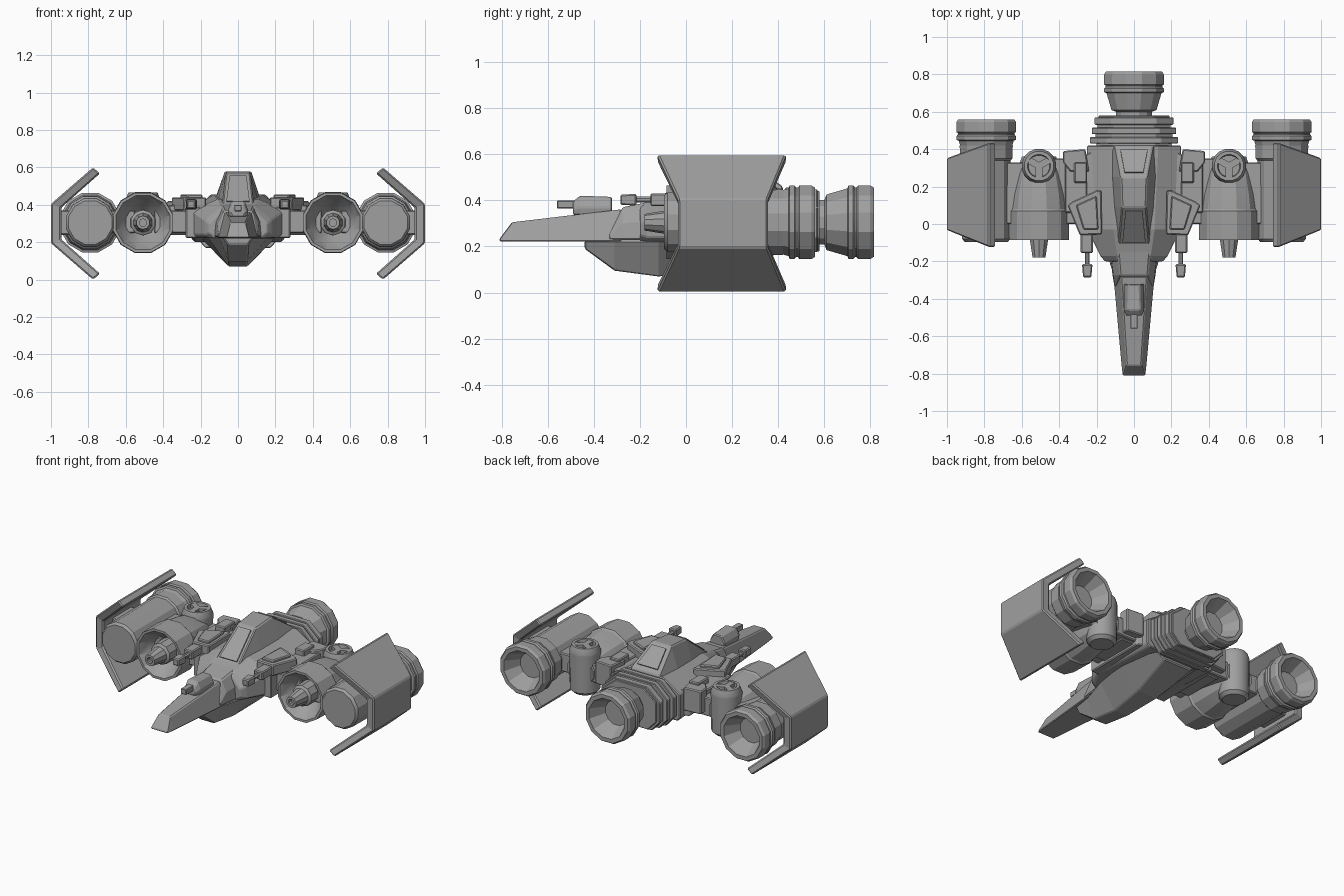
import bpy, bmesh
from math import sin, cos, pi, radians
from mathutils import Vector, Matrix

cube = bpy.data.objects.get("Cube")
if cube:
    bpy.data.objects.remove(cube, do_unlink=True)

grey = bpy.data.materials.new("hull_grey")
grey.use_nodes = True
grey.diffuse_color = (0.35, 0.35, 0.35, 1)
grey.node_tree.nodes["Principled BSDF"].inputs["Base Color"].default_value = (0.35, 0.35, 0.35, 1)


def finish(name, bm, bevel=0.0, smooth=None):
    bmesh.ops.recalc_face_normals(bm, faces=bm.faces)
    mesh = bpy.data.meshes.new(name)
    bm.to_mesh(mesh)
    bm.free()
    mesh.materials.append(grey)
    ob = bpy.data.objects.new(name, mesh)
    bpy.context.collection.objects.link(ob)
    if bevel:
        mod = ob.modifiers.new("edge_bevel", "BEVEL")
        mod.width, mod.segments, mod.limit_method = bevel, 1, "ANGLE"
    if smooth:
        bpy.ops.object.select_all(action="DESELECT")
        ob.select_set(True)
        bpy.context.view_layer.objects.active = ob
        bpy.ops.object.shade_smooth_by_angle(angle=radians(smooth))
    return ob


def loft(name, rings, bevel=0.0, smooth=None):
    """Bridge rings of equal point count and cap both ends."""
    bm = bmesh.new()
    rows = [[bm.verts.new(p) for p in ring] for ring in rings]
    n = len(rows[0])
    for a, b in zip(rows, rows[1:]):
        for i in range(n):
            j = (i + 1) % n
            bm.faces.new((a[i], a[j], b[j], b[i]))
    bm.faces.new(rows[0])
    bm.faces.new(rows[-1])
    return finish(name, bm, bevel, smooth)


def lathe(name, profile, centre, sides=12, axis="Y", smooth=25):
    """Turn (radius, distance) pairs about an axis through centre."""
    rings = []
    for r, d in profile:
        ring = []
        for k in range(sides):
            t = 2 * pi * (k + 0.5) / sides
            u, v = r * cos(t), r * sin(t)
            p = (u, d, v) if axis == "Y" else (u, v, d)
            ring.append(Vector(p) + Vector(centre))
        rings.append(ring)
    return loft(name, rings, 0, smooth)


def body(name, stations, cx=0.0, bevel=0.006):
    """Symmetric body from stations (y, half profile of (x, z), bottom to top)."""
    return loft(name, [[(cx + x, y, z) for x, z in half] +
                       [(cx - x, y, z) for x, z in reversed(half)]
                       for y, half in stations], bevel)


def prism(name, plan, z0, z1, s=1, bevel=0.006):
    return loft(name, [[(s * x, y, z) for x, y in plan] for z in (z0, z1)], bevel)


def box(name, x, y, z, bevel=0.006, s=1):
    return prism(name, [(x[0], y[0]), (x[1], y[0]), (x[1], y[1]), (x[0], y[1])], *z, s, bevel)


def nozzle(name, x, y):
    lathe(name, [(.10, -.25), (.10, -.215), (.125, -.205), (.152, -.115), (.165, -.11),
                 (.165, -.09), (.157, -.082), (.157, -.075), (.165, -.068),
                 (.165, -.015), (.155, 0), (.13, 0), (.08, -.1)], (x, y, .305))


# Nose, tapering to a wedge tip
body("nose", [(-.81, [(.06, .222), (.06, .232)]),
              (-.755, [(.068, .222), (.04, .305)]),
              (-.29, [(.11, .222), (.07, .36)]),
              (-.28, [(.11, .222), (.07, .36)])])
body("neck", [(-.335, [(.105, .228), (.104, .24), (.1, .25)]),
              (-.275, [(.115, .228), (.11, .30), (.075, .37)]),
              (-.08, [(.14, .228), (.13, .32), (.09, .41)])])

# Nose gun
body("nose_gun", [(-.49, [(.03, .335), (.045, .36), (.03, .395)]),
                  (-.46, [(.05, .335), (.055, .37), (.035, .42)]),
                  (-.32, [(.05, .345), (.055, .37), (.03, .415)])])
box("nose_gun_barrel", (-.02, .02), (-.56, -.45), (.365, .40), .004)

# Main hull
body("main_hull", [(-.2, [(.12, .222), (.155, .25), (.155, .3), (.09, .37)]),
                   (-.17, [(.15, .222), (.18, .24), (.18, .32), (.09, .39)]),
                   (-.03, [(.23, .222), (.25, .24), (.25, .37), (.11, .43)]),
                   (.42, [(.23, .2), (.25, .22), (.25, .38), (.13, .455)])])

# Stepped rear hull
for i, (y0, y1, w) in enumerate([(.41, .435, .2), (.43, .465, .235), (.46, .485, .205),
                                 (.48, .515, .225), (.51, .535, .195), (.53, .57, .21),
                                 (.565, .58, .19)]):
    half = [(w - .06, .17 + .2 * (.235 - w)), (w, .24), (w, .37), (w - .09, .455 - .3 * (.235 - w))]
    body(f"rear_hull_step_{i}", [(y0, half), (y1, half)], 0, .004)

# Keel below the hull
body("keel", [(-.44, [(.055, .19), (.08, .225)]),
              (-.31, [(.05, .095), (.1, .225)]),
              (-.12, [(.05, .07), (.16, .225)]),
              (.12, [(.07, .09), (.2, .225)]),
              (.4, [(.1, .17), (.2, .23)])])

# Canopy with framed sloping windows
body("canopy", [(-.135, [(.09, .36), (.085, .385)]),
                (.09, [(.115, .40), (.065, .565)]),
                (.25, [(.12, .43), (.07, .58)]),
                (.42, [(.125, .43), (.1, .46)])])
for name, ya, za, wa, yb, zb, wb in [("front", -.1, .418, .062, .07, .554, .045),
                                     ("rear", .275, .567, .05, .395, .483, .073)]:
    d = Vector((0, yb - ya, zb - za)).normalized()
    up = Vector((0, -d.z, d.y))
    quad = [Vector(p) for p in ((-wa, ya, za), (wa, ya, za), (wb, yb, zb), (-wb, yb, zb))]
    loft(f"canopy_{name}_window", [[p - up * .004 for p in quad], [p + up * .004 for p in quad]])

nozzle("centre_nozzle", 0, .815)

for s, side in ((1, "left"), (-1, "right")):
    # Hull shoulders, struts and top boxes
    prism(f"{side}_shoulder", [(.2, -.06), (.28, -.06), (.28, .36), (.2, .40)], .222, .39, s)
    box(f"{side}_inner_strut", (.25, .45), (0, .35), (.25, .37), s=s)
    box(f"{side}_strut_rib", (.25, .37), (.06, .33), (.24, .40), s=s)
    prism(f"{side}_rear_box", [(.24, .28), (.34, .28), (.38, .33), (.38, .39), (.26, .40)],
          .27, .42, s)
    box(f"{side}_shoulder_box", (.25, .32), (.22, .33), (.36, .435), s=s)
    box(f"{side}_outer_strut", (.55, .74), (0, .33), (.25, .37), s=s)

    # Wing gun on its tapered mount
    prism(f"{side}_gun_mount", [(.175, .18), (.2, .18), (.33, .12), (.355, .1),
                                (.29, -.06), (.17, -.055)], .37, .44, s)
    prism(f"{side}_gun_cover", [(.2, .15), (.31, .10), (.27, -.03), (.19, -.03)], .43, .455, s)
    box(f"{side}_gun_block", (.22, .285), (-.155, -.04), (.375, .43), s=s)
    lathe(f"{side}_gun_barrel", [(.014, -.22), (.014, -.1)], (s * .25, 0, .403), 8)
    body(f"{side}_gun_muzzle", [(-.285, [(.022, .38), (.022, .425)]),
                                (-.215, [(.028, .378), (.028, .428)])], s * .25)

    # Inner intake pod
    x = s * .508
    lathe(f"{side}_intake_pod", [(.06, .04), (.12, -.03), (.15, -.085), (.165, -.085),
                                 (.168, .07), (.16, .08), (.15, .16), (.125, .27),
                                 (.095, .36)], (x, 0, .305))
    lathe(f"{side}_intake_spike", [(.07, .06), (.068, -.07), (.052, -.08), (.036, -.18),
                                   (.02, -.18), (.02, -.15)], (x, 0, .305), 10)
    lathe(f"{side}_vent_drum", [(.07, .16), (.09, .18), (.093, .42), (.093, .43), (.08, .465),
                                (.062, .465), (.058, .44)], (x, .31, 0), 16, "Z")
    for k in range(3):
        t = radians(120 * k - 90)
        at = Matrix.Translation((x, .31, .45)) @ Matrix.Rotation(t, 4, "Z")
        spoke = box(f"{side}_vent_spoke_{k}", (0, .062), (-.018, .018), (-.015, .013), 0)
        spoke.matrix_world = at

    # Outer engine
    x = s * .79
    lathe(f"{side}_engine_body", [(.12, -.095), (.133, -.08), (.135, .34), (.145, .35),
                                  (.147, .42), (.11, .43)], (x, 0, .305))
    nozzle(f"{side}_engine_nozzle", x, .56)
    box(f"{side}_panel_strut", (.88, .965), (.06, .26), (.24, .37), s=s)

    # Folded side panel, flared at the upper and lower tips
    outline = [(.775, .6, .0), (1, .405, 1), (1, .195, 1), (.775, 0, 0)]
    inner = [(.738, .568, 0), (.945, .385, 1), (.945, .215, 1), (.738, .032, 0)]
    rings = []
    for o, n in zip(outline, inner):
        f, b = -.125 + .09 * o[2], .435 - .08 * o[2]
        rings.append([(s * o[0], f, o[1]), (s * o[0], b, o[1]),
                      (s * n[0], b, n[1]), (s * n[0], f, n[1])])
    loft(f"{side}_side_panel", rings, .008)
